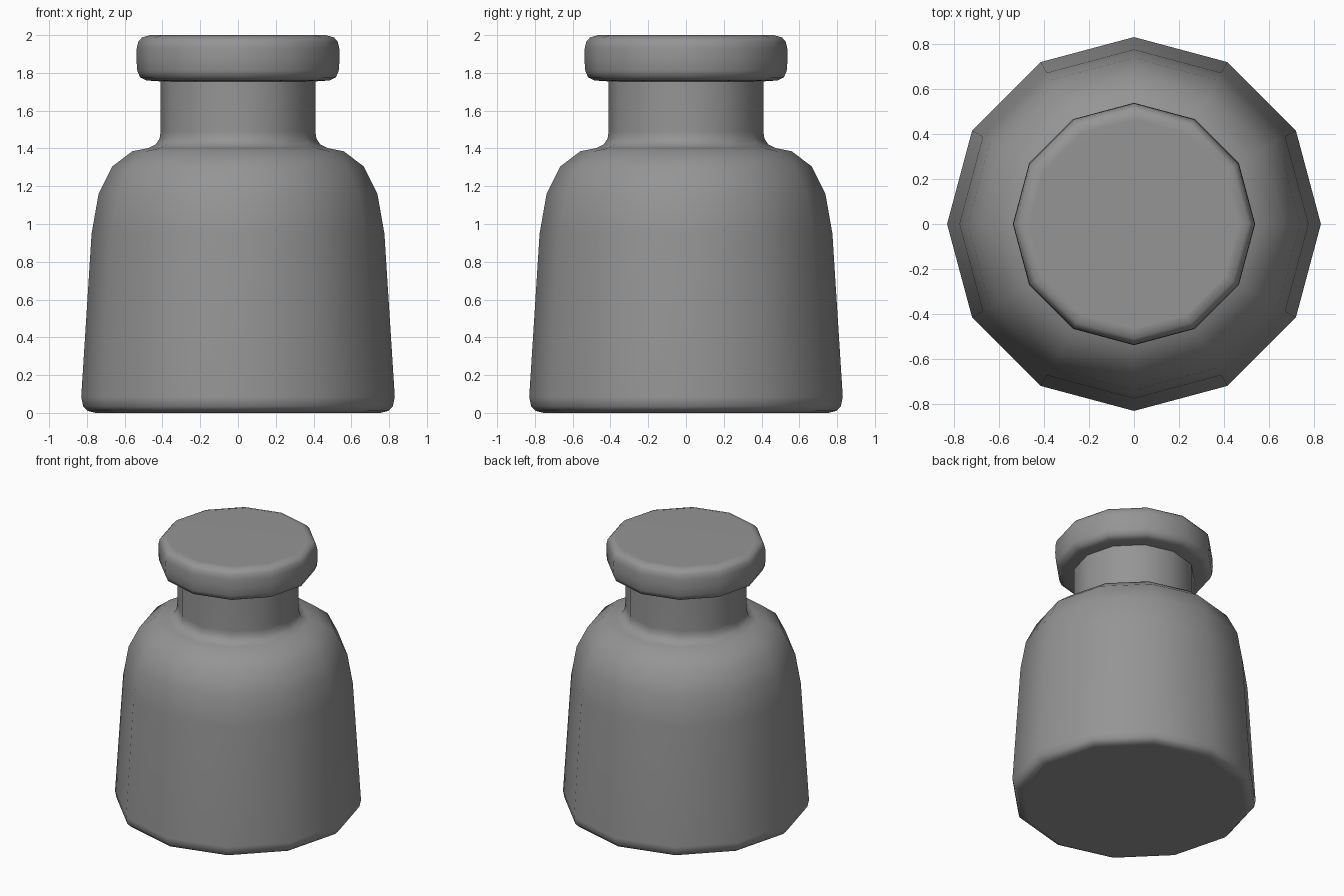
import bpy, bmesh, math

if "Cube" in bpy.data.objects:
    bpy.data.objects.remove(bpy.data.objects["Cube"])

SIDES = 12

# Dark grey surface
grey = bpy.data.materials.new("dark_grey")
grey.diffuse_color = (0.3, 0.3, 0.3, 1.0)
grey.use_nodes = True
grey.node_tree.nodes["Principled BSDF"].inputs["Base Color"].default_value = grey.diffuse_color


def lathe(name, profile, cap_bottom=False, cap_top=False):
    """Revolve (radius, height) points around z with twelve sides."""
    bm = bmesh.new()
    rings = []
    for r, z in profile:
        rings.append([bm.verts.new((r * math.cos(2 * math.pi * i / SIDES),
                                    r * math.sin(2 * math.pi * i / SIDES), z))
                      for i in range(SIDES)])
    for low, high in zip(rings, rings[1:]):
        for i in range(SIDES):
            j = (i + 1) % SIDES
            bm.faces.new((low[i], low[j], high[j], high[i]))
    if cap_bottom:
        bm.faces.new(rings[0][::-1])
    if cap_top:
        bm.faces.new(rings[-1])
    mesh = bpy.data.meshes.new(name)
    bm.to_mesh(mesh)
    bm.free()
    mesh.materials.append(grey)
    obj = bpy.data.objects.new(name, mesh)
    bpy.context.collection.objects.link(obj)
    bpy.ops.object.select_all(action='DESELECT')
    obj.select_set(True)
    bpy.context.view_layer.objects.active = obj
    bpy.ops.object.shade_smooth_by_angle(angle=math.radians(60))
    # Keep the large faces flat and the rounded edges soft
    normals = obj.modifiers.new("weighted_normals", 'WEIGHTED_NORMAL')
    normals.keep_sharp = True
    return obj


# Tapered body with rounded shoulder, running into the neck
lathe("bottle_body", [
    (0.755, 0.0), (0.795, 0.01), (0.82, 0.035), (0.83, 0.085),
    (0.775, 0.95), (0.738, 1.16), (0.665, 1.305), (0.56, 1.385),
    (0.475, 1.402), (0.435, 1.422), (0.415, 1.452), (0.41, 1.49),
    (0.41, 1.755)], cap_bottom=True)

# Rounded stopper with a flat top
lathe("stopper", [
    (0.41, 1.755), (0.485, 1.76), (0.518, 1.776), (0.533, 1.81),
    (0.538, 1.87), (0.536, 1.93), (0.528, 1.965), (0.508, 1.988),
    (0.465, 2.0)], cap_top=True)
